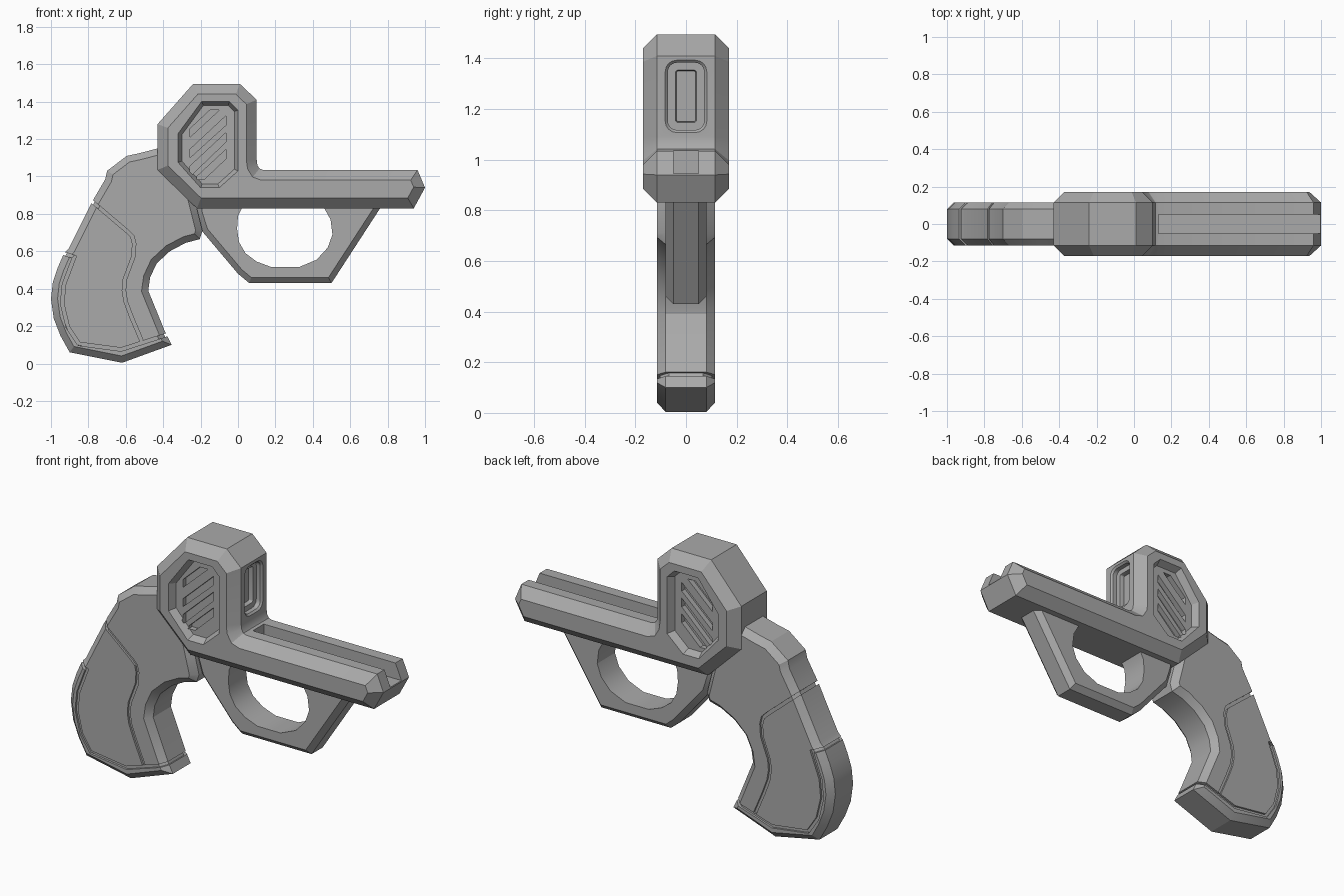
import bpy, bmesh, math
from mathutils import Vector

cube = bpy.data.objects.get("Cube")
if cube:
    bpy.data.objects.remove(cube, do_unlink=True)

grey = bpy.data.materials.new("plain grey")
grey.use_nodes = True
COLOUR = (0.4, 0.4, 0.4, 1)
grey.diffuse_color = COLOUR
grey.node_tree.nodes["Principled BSDF"].inputs["Base Color"].default_value = COLOUR


def inset(points, d):
    """Mitred inward offset of a counter-clockwise outline."""
    out = []
    for i, p in enumerate(points):
        e1 = (p - points[i - 1]).normalized()
        e2 = (points[(i + 1) % len(points)] - p).normalized()
        n1, n2 = Vector((-e1.y, e1.x)), Vector((-e2.y, e2.x))
        out.append(p + (n1 + n2) * (d / (1 + n1.dot(n2))))
    return out


def prism(name, outline, rings, axis="y"):
    """Loft an outline through (depth, inset) rings along an axis."""
    pts = [Vector(p) for p in outline]
    if sum(pts[i - 1].cross(p) for i, p in enumerate(pts)) < 0:
        pts.reverse()
    bm = bmesh.new()
    loops = []
    for t, d in rings:
        loops.append([bm.verts.new((p.x, t, p.y) if axis == "y" else (t, p.x, p.y))
                      for p in inset(pts, d)])
    for a, b in zip(loops, loops[1:]):
        for i in range(len(a)):
            bm.faces.new((a[i - 1], a[i], b[i], b[i - 1]))
    bm.faces.new(loops[0])
    bm.faces.new(loops[-1])
    bmesh.ops.recalc_face_normals(bm, faces=bm.faces)
    mesh = bpy.data.meshes.new(name)
    bm.to_mesh(mesh)
    bm.free()
    mesh.materials.append(grey)
    ob = bpy.data.objects.new(name, mesh)
    bpy.context.collection.objects.link(ob)
    return ob


def slab(name, outline, half, chamfer, shrink=0):
    """Symmetrical slab with chamfered rims."""
    return prism(name, outline, [(-half, shrink + chamfer), (chamfer - half, shrink),
                                 (half - chamfer, shrink), (half, shrink + chamfer)])


def activate(ob):
    bpy.ops.object.select_all(action="DESELECT")
    ob.select_set(True)
    bpy.context.view_layer.objects.active = ob


def cut(target, cutter):
    mod = target.modifiers.new("cut", "BOOLEAN")
    mod.operation, mod.solver, mod.object = "DIFFERENCE", "EXACT", cutter
    activate(target)
    bpy.ops.object.modifier_apply(modifier=mod.name)
    bpy.data.objects.remove(cutter, do_unlink=True)


def ribbon(path, width):
    """Closed outline of constant width around an open path."""
    pts = [Vector(p) for p in path]
    left, right = [], []
    for i, p in enumerate(pts):
        e1 = (p - pts[i - 1]).normalized() if i else (pts[1] - p).normalized()
        e2 = (pts[i + 1] - p).normalized() if i < len(pts) - 1 else e1
        n1, n2 = Vector((-e1.y, e1.x)), Vector((-e2.y, e2.x))
        off = (n1 + n2) * (width / 2 / (1 + n1.dot(n2)))
        left.append(p + off)
        right.append(p - off)
    return left + right[::-1]


def rounded_rect(w, z0, z1, r, steps=4):
    pts = []
    for k, (cx, cz) in enumerate([(w - r, z1 - r), (r - w, z1 - r), (r - w, z0 + r), (w - r, z0 + r)]):
        for s in range(steps + 1):
            a = math.pi / 2 * (k + s / steps)
            pts.append((cx + r * math.cos(a), cz + r * math.sin(a)))
    return pts


# Body: tall housing with the long barrel rail
body = slab("body", [
    (-.43, 1.28), (-.24, 1.495), (.01, 1.495), (.10, 1.41), (.10, 1.09), (.104, 1.06),
    (.115, 1.042), (.135, 1.035), (.96, 1.035), (1, .94), (.94, .83), (-.22, .83), (-.43, 1.035)],
    .17, .055)

# Sight channel along the rail
cut(body, prism("channel", [(-.05, .945), (.05, .945), (.05, 1.2), (-.05, 1.2)],
                [(.13, 0), (1.1, 0)], "x"))

# Stepped window on the housing end
cut(body, prism("window", rounded_rect(.082, 1.107, 1.393, .045),
                [(.11, -.01), (.09, .01), (.065, .01)], "x"))
cut(body, prism("window_core", rounded_rect(.046, 1.143, 1.358, .015),
                [(.08, 0), (.05, .008), (.04, .008)], "x"))

# Side vents: sloped recess with diagonal slots
VENT = [(-.32, 1.23), (-.195, 1.40), (-.045, 1.40), (0, 1.355),
        (0, 1.03), (-.10, .94), (-.20, .94), (-.32, 1.075)]
L, R = -.257, -.064
SLOTS = [
    [(L, 1.21), (L, 1.255), (-.15, 1.355), (-.10, 1.355)],
    [(L, 1.10), (L, 1.145), (R, 1.325), (R, 1.275)],
    [(L, 1.00), (L, 1.055), (R, 1.235), (R, 1.185)],
    [(-.22, .985), (-.22, 1.00), (R, 1.145), (R, 1.095), (-.18, .985)]]
for side in (-1, 1):
    cut(body, prism("recess", VENT, [(side * .18, -.005), (side * .13, .02)]))
    for slot in SLOTS:
        cut(body, prism("slot", slot, [(side * .14, 0), (side * .10, 0)]))

# Grip: outer shell split by seams, with a slightly smaller core filling them
GRIP = [
    (-.30, 1.16), (-.43, 1.15), (-.525, 1.125), (-.595, 1.11), (-.70, 1.03), (-.71, .985),
    (-.78, .865), (-.905, .615), (-.93, .59), (-.965, .51), (-.99, .435), (-1, .345),
    (-.985, .24), (-.95, .15), (-.90, .06), (-.62, .004), (-.355, .10), (-.39, .17),
    (-.48, .39), (-.47, .46), (-.435, .535), (-.365, .60), (-.28, .645), (-.205, .665),
    (-.19, .71), (-.22, .83), (-.25, .95)]
grip = slab("grip", GRIP, .115, .035)
core = slab("grip_core", GRIP, .103, .035, .012)
SEAMS = [
    [(-.82, .90), (-.59, .705), (-.565, .68), (-.555, .64), (-.56, .57), (-.605, .45),
     (-.61, .39), (-.60, .33), (-.57, .25), (-.515, .12)],
    [(-.97, .60), (-.875, .57), (-.93, .425), (-.94, .32), (-.91, .195), (-.85, .105),
     (-.625, .075), (-.33, .17)]]
for seam in SEAMS:
    cut(grip, prism("seam", ribbon(seam, .018), [(-.2, 0), (.2, 0)]))

# Trigger guard with its finger opening
guard = slab("trigger_guard", [
    (-.23, .87), (-.22, .80), (-.19, .705), (0, .48), (.06, .43), (.50, .43), (.76, .83), (.786, .87)],
    .08, .03)
cut(guard, prism("opening", [
    (.03, .85), (0, .79), (-.005, .72), (.005, .65), (.04, .59), (.10, .545), (.18, .515),
    (.325, .515), (.42, .555), (.48, .62), (.505, .69), (.495, .77), (.45, .85)],
    [(-.2, 0), (.2, 0)]))

for ob in (body, grip, core, guard):
    activate(ob)
    bpy.ops.object.shade_smooth_by_angle(angle=math.radians(25))
